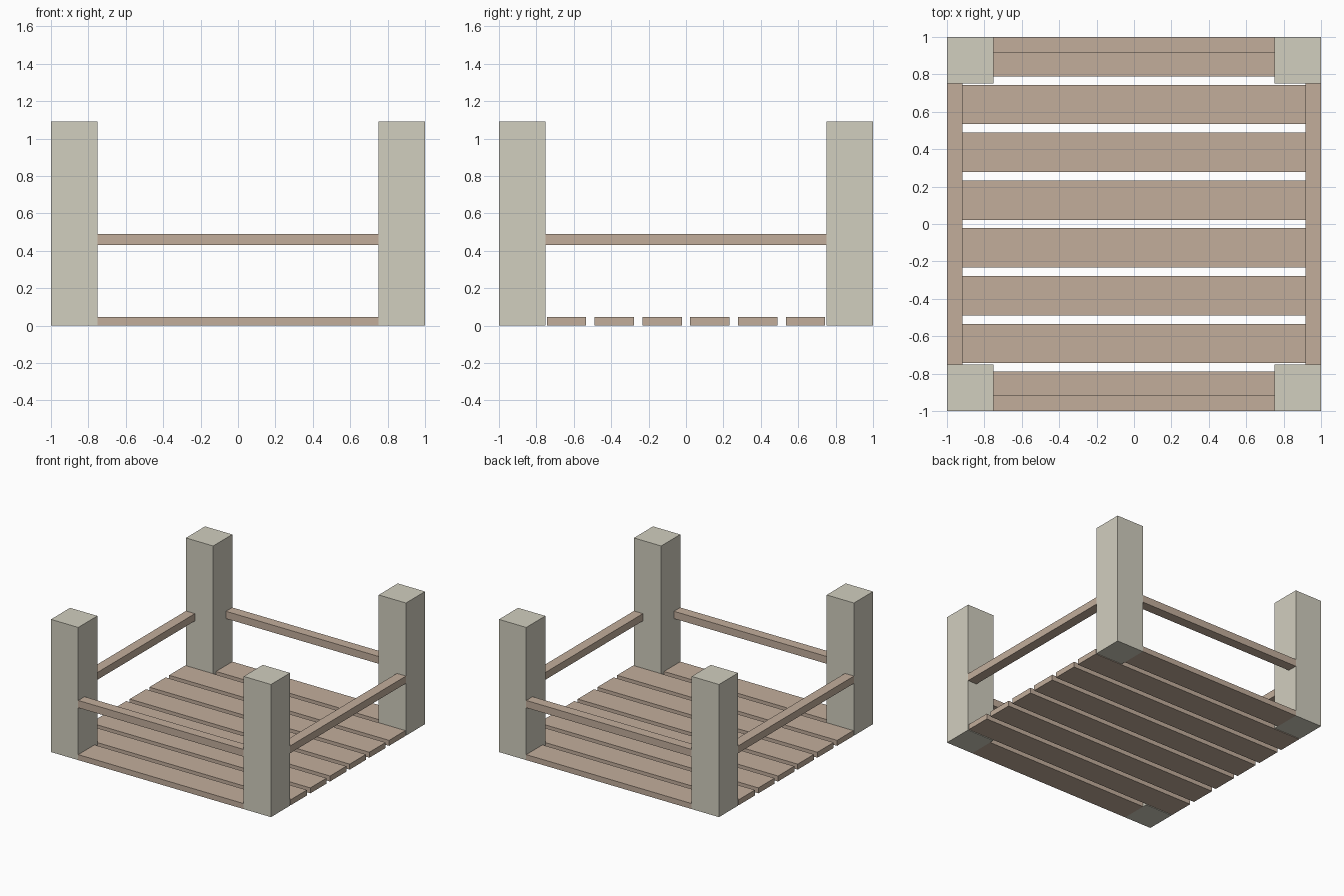
import bpy

if "Cube" in bpy.data.objects:
    bpy.data.objects.remove(bpy.data.objects["Cube"])


def material(name, color):
    m = bpy.data.materials.new(name)
    m.diffuse_color = color
    m.use_nodes = True
    m.node_tree.nodes["Principled BSDF"].inputs["Base Color"].default_value = m.diffuse_color
    return m


stone = material("pale_stone", (0.64, 0.62, 0.52, 1))
wood = material("wood", (0.54, 0.42, 0.33, 1))


def box(name, x, y, z, mat):
    """Box spanning the (min, max) pairs x, y and z."""
    bpy.ops.mesh.primitive_cube_add(size=1)
    o = bpy.context.object
    o.name = name
    o.location = [(a + b) / 2 for a, b in (x, y, z)]
    o.scale = [b - a for a, b in (x, y, z)]
    bpy.ops.object.transform_apply(location=False, rotation=False, scale=True)
    o.data.materials.append(mat)


def span(side, inner):
    return (inner, 1) if side > 0 else (-1, -inner)


POST = 0.752    # inner edge of the posts
RAIL = 0.918    # inner edge of the rails
SLAT_W, SLATS = 0.211, 8

# Corner posts
for sx, nx in ((-1, "left"), (1, "right")):
    for sy, ny in ((-1, "front"), (1, "back")):
        box(f"{ny}_{nx}_post", span(sx, POST), span(sy, POST), (0, 1.09), stone)

# Side rails between the posts, flush with the outside
for s, nx, ny in ((-1, "left", "front"), (1, "right", "back")):
    box(f"{nx}_rail", span(s, RAIL), (-POST, POST), (0.43, 0.49), wood)
    box(f"{ny}_rail", (-POST, POST), span(s, RAIL), (0.43, 0.49), wood)

# Floor slats; the outer two fit between the posts
for i in range(SLATS):
    y = -1 + i * (2 - SLAT_W) / (SLATS - 1)
    half = POST if i in (0, SLATS - 1) else 1
    box(f"floor_slat_{i + 1}", (-half, half), (y, y + SLAT_W), (0, 0.045), wood)
